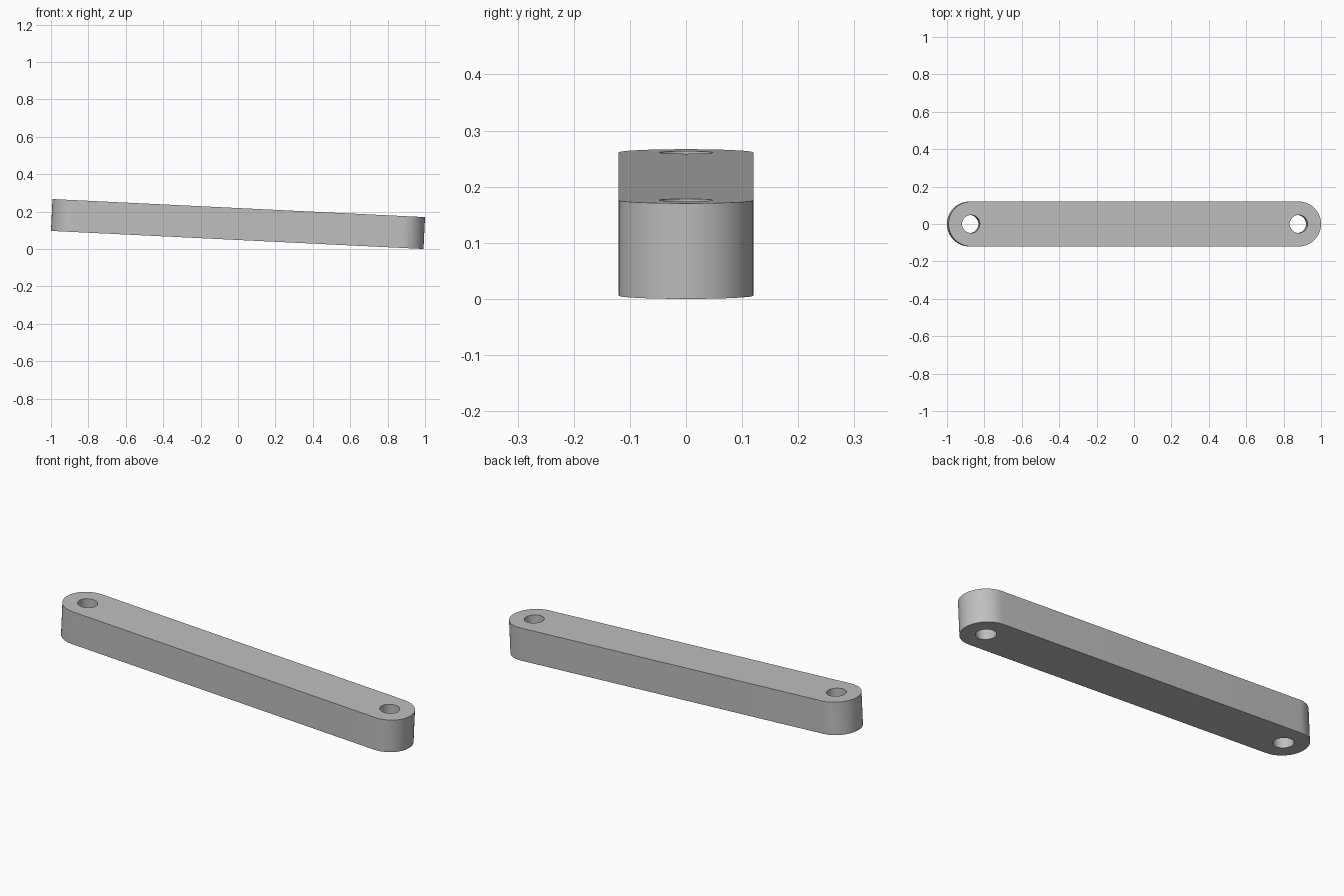
import bpy, bmesh
from math import sin, cos, pi, asin, radians
from mathutils import Matrix

cube = bpy.data.objects.get("Cube")
if cube:
    bpy.data.objects.remove(cube, do_unlink=True)

LENGTH, RADIUS, THICK, HOLE = 1.994, 0.12, 0.1705, 0.048
TILT = asin(0.0484)
REACH = LENGTH / 2 - RADIUS
SEG = 32

grey = bpy.data.materials.new("plain_grey")
grey.use_nodes = True
colour = (0.52, 0.52, 0.52, 1)
grey.diffuse_color = colour
grey.node_tree.nodes["Principled BSDF"].inputs["Base Color"].default_value = colour


def arc(cx, radius, start, sweep, count):
    return [(cx + radius * cos(start + sweep * i / SEG),
             radius * sin(start + sweep * i / SEG)) for i in range(count)]


# Rounded bar outline and the two pin holes
outline = arc(REACH, RADIUS, -pi / 2, pi, SEG + 1) + arc(-REACH, RADIUS, pi / 2, pi, SEG + 1)
holes = [arc(side * REACH, HOLE, 0, 2 * pi, SEG) for side in (-1, 1)]

bm = bmesh.new()
for loop in [outline] + holes:
    verts = [bm.verts.new((x, y, -THICK / 2)) for x, y in loop]
    for a, b in zip(verts, verts[1:] + verts[:1]):
        bm.edges.new((a, b))
bmesh.ops.triangle_fill(bm, use_beauty=True, edges=bm.edges[:], normal=(0, 0, 1))

# Thicken into a solid bar
result = bmesh.ops.extrude_face_region(bm, geom=bm.faces[:], use_keep_orig=True)
top = [v for v in result["geom"] if isinstance(v, bmesh.types.BMVert)]
bmesh.ops.translate(bm, verts=top, vec=(0, 0, THICK))
bmesh.ops.recalc_face_normals(bm, faces=bm.faces[:])

# Tilt the bar and rest it on the ground
bm.transform(Matrix.Rotation(TILT, 4, 'Y'))
lowest = min(v.co.z for v in bm.verts)
bmesh.ops.translate(bm, verts=bm.verts[:], vec=(0, 0, -lowest))

mesh = bpy.data.meshes.new("link_bar")
bm.to_mesh(mesh)
bm.free()
mesh.materials.append(grey)
bar = bpy.data.objects.new("link_bar", mesh)
bpy.context.collection.objects.link(bar)

bpy.ops.object.select_all(action='DESELECT')
bar.select_set(True)
bpy.context.view_layer.objects.active = bar
bpy.ops.object.shade_smooth_by_angle(angle=radians(30))
